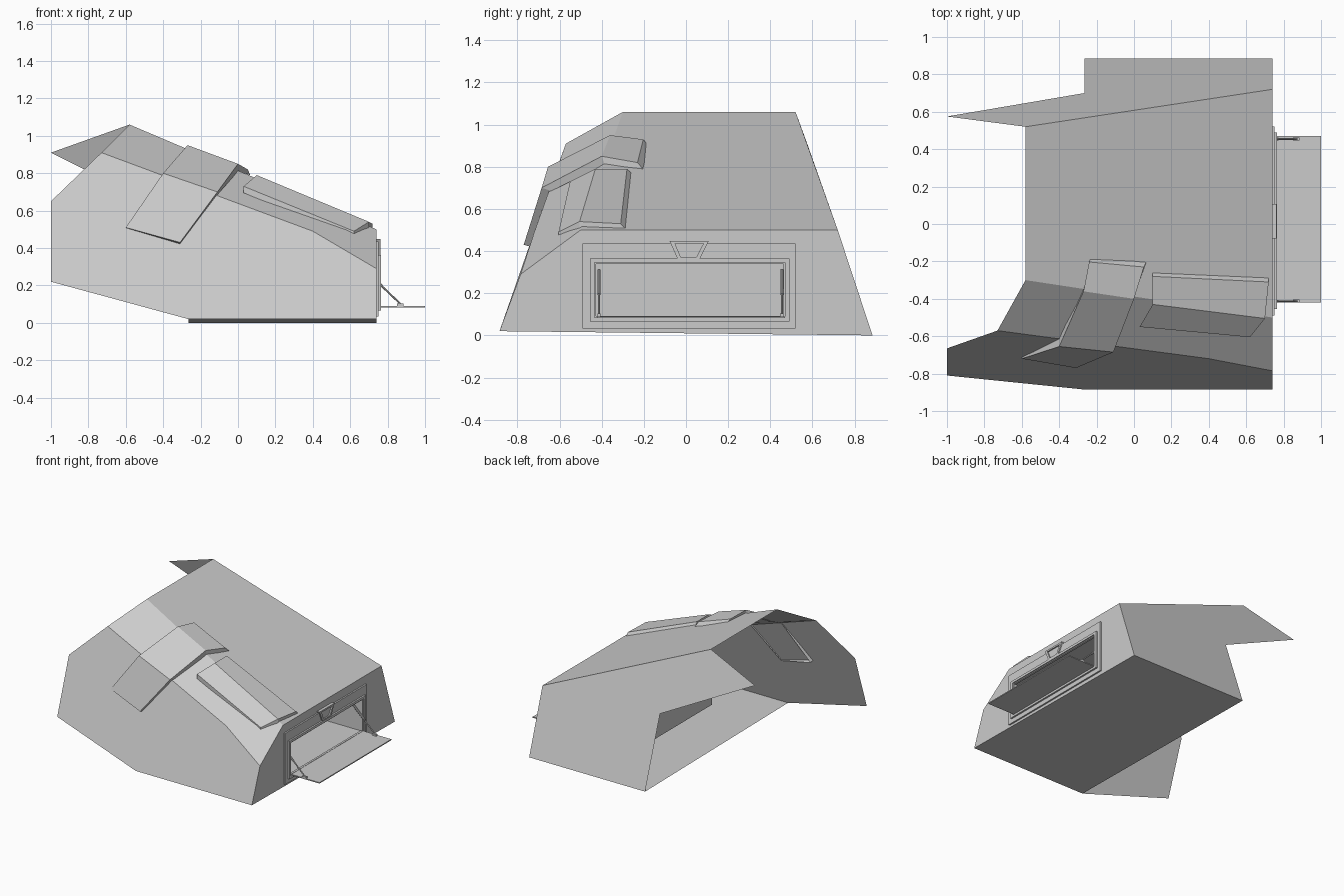
import bpy
import bmesh
from mathutils import Vector

if "Cube" in bpy.data.objects:
    bpy.data.objects.remove(bpy.data.objects["Cube"], do_unlink=True)

grey = bpy.data.materials.new("hull grey")
grey.use_nodes = True
grey.diffuse_color = (0.6, 0.6, 0.6, 1)
grey.node_tree.nodes["Principled BSDF"].inputs["Base Color"].default_value = (0.6, 0.6, 0.6, 1)


def build(name, verts, faces, tidy=False):
    mesh = bpy.data.meshes.new(name)
    mesh.from_pydata([tuple(v) for v in verts], [], faces)
    if tidy:
        bm = bmesh.new()
        bm.from_mesh(mesh)
        bmesh.ops.recalc_face_normals(bm, faces=bm.faces)
        bm.to_mesh(mesh)
        bm.free()
    mesh.materials.append(grey)
    obj = bpy.data.objects.new(name, mesh)
    bpy.context.collection.objects.link(obj)
    return obj


def rect(y0, y1, z0, z1):
    return [(y0, z0), (y1, z0), (y1, z1), (y0, z1)]


def ring(name, outer, inner, x0, x1):
    """Flat frame standing in the yz plane, from x0 out to x1."""
    n = len(outer)
    verts = [(x, y, z) for x in (x0, x1) for loop in (outer, inner) for y, z in loop]
    faces = []
    for i in range(n):
        j = (i + 1) % n
        faces += [(2*n + i, 2*n + j, 3*n + j, 3*n + i), (i, j, 2*n + j, 2*n + i),
                  (n + i, 3*n + i, 3*n + j, n + j), (i, n + i, n + j, j)]
    return build(name, verts, faces, True)


def box(name, lo, hi, open_end=False):
    verts = [(x, y, z) for x in (lo[0], hi[0]) for y in (lo[1], hi[1]) for z in (lo[2], hi[2])]
    faces = [(0, 1, 3, 2), (0, 4, 5, 1), (2, 3, 7, 6), (0, 2, 6, 4), (1, 5, 7, 3)]
    if not open_end:
        faces.append((4, 6, 7, 5))
    return build(name, verts, faces, True)


def rod(name, a, b, radius):
    a, b = Vector(a), Vector(b)
    bpy.ops.mesh.primitive_cylinder_add(vertices=10, radius=radius, depth=(b - a).length,
                                        location=(a + b) / 2)
    obj = bpy.context.object
    obj.name = name
    obj.rotation_euler = (b - a).to_track_quat('Z', 'Y').to_euler()
    obj.data.materials.append(grey)
    bpy.ops.object.shade_smooth_by_angle()


def cover(name, rows, drops):
    """Folded raised panel with side walls running down into the hull."""
    verts = [Vector(p) for row in rows for p in row]
    verts += [Vector(p) + Vector(d) for row, d in zip(rows, drops) for p in row]
    n, m = len(rows), 2 * len(rows)
    faces = [(2*i, 2*i + 1, 2*i + 3, 2*i + 2) for i in range(n - 1)]
    loop = list(range(0, m, 2)) + list(range(m - 1, 0, -2))
    for a, b in zip(loop, loop[1:] + loop[:1]):
        faces.append((a, b, b + m, a + m))
    build(name, verts, faces, True)


# Hull: thin faceted skin, open at the -x end
hull = {
    "top_left": (-0.58, -0.30, 1.06), "top_back": (-0.58, 0.52, 1.06),
    "end_back": (0.74, 0.72, 0.50), "end_front": (0.74, -0.50, 0.50),
    "end_low": (0.74, -0.785, 0.29), "knee": (0.40, -0.72, 0.49),
    "brow": (-0.73, -0.57, 0.91), "nose_up": (-1, -0.665, 0.65),
    "nose_low": (-1, -0.81, 0.22), "floor_a": (-0.265, -0.885, 0.02),
    "floor_b": (0.74, -0.885, 0.02), "floor_c": (0.74, 0.885, 0),
    "floor_d": (-0.265, 0.885, 0), "notch": (-0.265, 0.70, 0.54),
    "wing_tip": (-1, 0.575, 0.91),
}
opening = rect(-0.435, 0.47, 0.085, 0.345)
for i, (y, z) in enumerate(opening):
    hull["hole%d" % i] = (0.74, y, z)
index = {key: i for i, key in enumerate(hull)}
skin = [
    "top_left end_front end_back top_back",
    "top_left brow knee end_low end_front",
    "brow nose_up nose_low floor_a floor_b end_low knee",
    "floor_a floor_d floor_c floor_b",
    "top_back end_back floor_c floor_d notch wing_tip",
    "floor_b floor_c hole1 hole0",
    "floor_c end_back hole2 hole1",
    "end_back end_front hole3 hole2",
    "end_front end_low floor_b hole0 hole3",
]
build("hull", hull.values(), [[index[k] for k in f.split()] for f in skin])

# Raised covers folded over the front shoulder
cover("large_cover",
      [[(-0.60, -0.72, 0.51), (-0.31, -0.77, 0.43)],
       [(-0.40, -0.655, 0.80), (-0.11, -0.685, 0.70)],
       [(-0.27, -0.36, 0.95), (0.0, -0.40, 0.85)],
       [(-0.24, -0.203, 0.93), (0.053, -0.23, 0.82)]],
      [(0, 0.035, -0.01), (0, 0.045, -0.015), (0, 0.015, -0.04), (0.012, 0.025, -0.03)])
cover("small_cover",
      [[(0.03, -0.55, 0.73), (0.62, -0.605, 0.49)],
       [(0.10, -0.43, 0.79), (0.70, -0.505, 0.54)],
       [(0.10, -0.28, 0.79), (0.72, -0.31, 0.53)]],
      [(0, 0, -0.035), (0, 0, -0.035), (0, 0.03, -0.03)])

# Hatch: surround, raised lip, latch and cargo recess
ring("hatch_surround", rect(-0.49, 0.52, 0.033, 0.435), opening, 0.74, 0.752)
ring("hatch_lip", rect(-0.455, 0.49, 0.066, 0.364), opening, 0.752, 0.765)
ring("hatch_seal", rect(-0.443, 0.478, 0.077, 0.353), rect(-0.428, 0.463, 0.092, 0.338), 0.74, 0.757)
ring("latch_frame",
     [(-0.04, 0.362), (0.065, 0.362), (0.108, 0.448), (-0.078, 0.448)],
     [(-0.025, 0.372), (0.05, 0.372), (0.082, 0.435), (-0.052, 0.435)], 0.74, 0.762)
box("cargo_recess", (0.08, -0.435, 0.085), (0.742, 0.47, 0.345), True)

# Lowered door and its two gas struts
box("hatch_door", (0.755, -0.42, 0.082), (1.0, 0.47, 0.090))
for side, y in (("front", -0.413), ("back", 0.455)):
    rod(side + "_strut_sleeve", (0.65, y, 0.31), (0.77, y, 0.195), 0.008)
    rod(side + "_strut_rod", (0.77, y, 0.195), (0.87, y, 0.10), 0.005)
    box(side + "_strut_foot", (0.85, y - 0.008, 0.09), (0.885, y + 0.008, 0.103))
